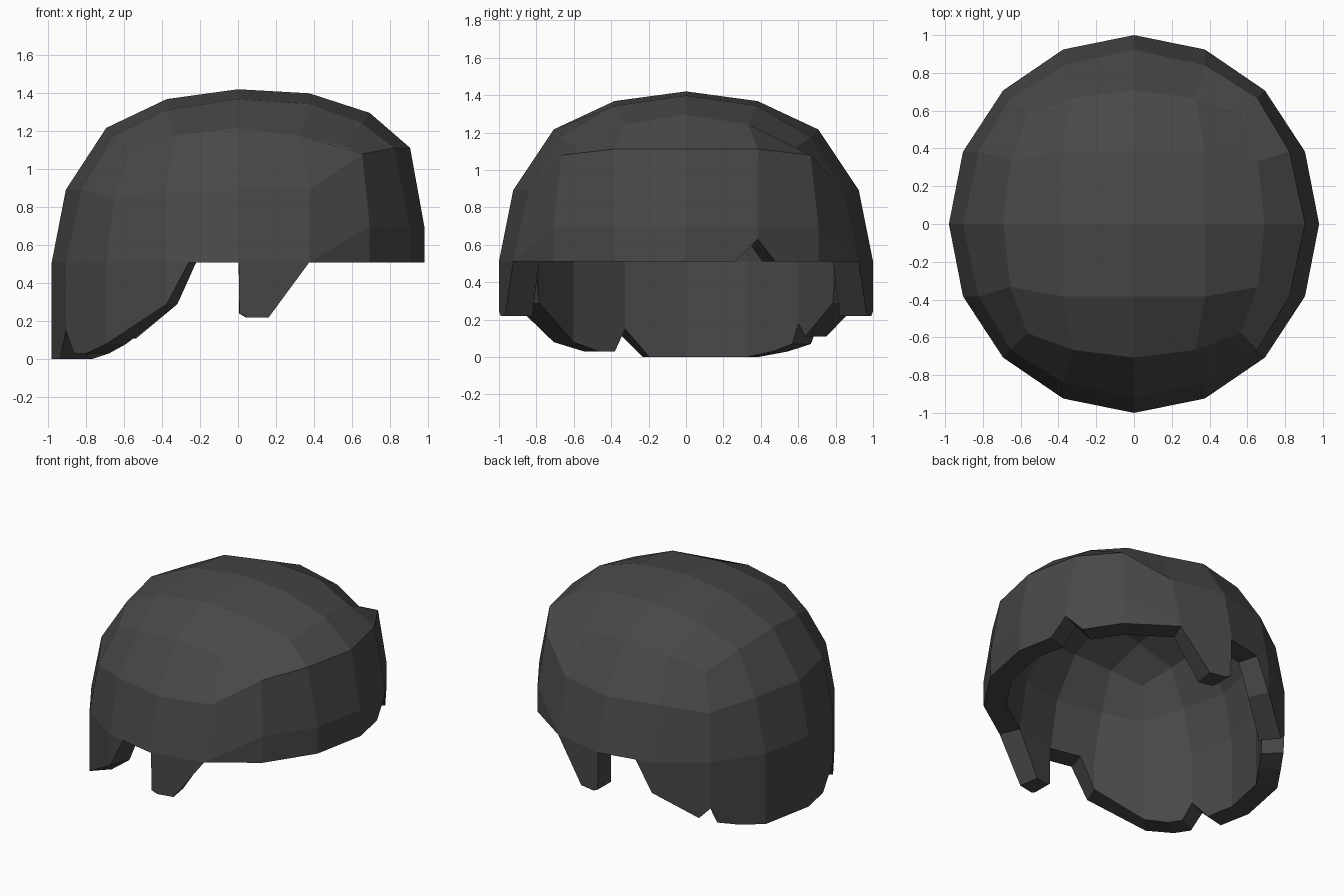
import bpy, bmesh, math
from mathutils import Vector

if "Cube" in bpy.data.objects:
    bpy.data.objects.remove(bpy.data.objects["Cube"])

BASE = 0.51      # height of the dome equator
INNER = 0.85     # inner shell scale


def lerp_table(table, t):
    for (a, va), (b, vb) in zip(table, table[1:]):
        if t <= b:
            return va + (vb - va) * max(0, t - a) / (b - a)
    return table[-1][1]


def shape(p):
    """Unit sphere point -> flattened dome with a raised, bulging brow."""
    z = p.z if p.z < 0.72 else 0.72 + (p.z - 0.72) * 0.68
    ramp = min(1, max(0, (p.x - 0.38) / 0.28))
    z += ramp * lerp_table([(0, 0.19), (0.36, 0.24), (0.58, 0.04), (0.71, 0.08), (1, 0.03)], p.z)
    if p.z > 0.8 and p.x > 0.2:
        z += 0.03
    return Vector((p.x * 0.98, p.y, z))


def place(p, s):
    return Vector((p.x * s, p.y * s, p.z * s + BASE))


bm = bmesh.new()

# dome: outer and inner halves of a rounded cube
for s in (1, INNER):
    part = bmesh.new()
    bmesh.ops.create_cube(part, size=2)
    bmesh.ops.subdivide_edges(part, edges=part.edges[:], cuts=3, use_grid_fill=True)
    bmesh.ops.delete(part, geom=[v for v in part.verts if v.co.z < -0.1], context='VERTS')
    new = {}
    for v in part.verts:
        c = list(v.co)
        q = list(c)
        for i in range(3):
            if abs(abs(c[i]) - 0.5) < 0.01:
                m = min(abs(c[j]) for j in range(3) if j != i)
                q[i] = math.copysign(0.414 + 0.086 * m, c[i])
        new[v] = bm.verts.new(place(shape(Vector(q).normalized()), s))
    for f in part.faces:
        vs = [new[v] for v in f.verts]
        if s != 1:
            vs.reverse()
        bm.faces.new(vs)
    part.free()

# skirt: lower hairline as (step around 16-sided ring, bottom height)
side = [(3, BASE), (3.57, 0.22), (3.87, 0.22), (3.98, 0.24), (3.99, BASE), (4.69, BASE), (5, 0.29)]
left = [(0, BASE), (0.68, BASE), (1, 0.63), (1.3, BASE)] + side + [
    (5.8, 0.11), (6, 0.18), (6.12, 0.07), (6.5, 0.03), (7, 0), (8, 0)]
right = [(0, BASE)] + side + [(6, 0.08), (6.5, 0.03), (6.8, 0.03), (7, 0.15), (7.4, 0), (8, 0)]
line = left + [(16 - t, z) for t, z in reversed(right)][1:]
steps = sorted({t for t, z in line} | set(range(17)))


def ring(t):
    k = math.floor(t)
    a, b = (shape(Vector((math.cos(j * math.pi / 8), math.sin(j * math.pi / 8), 0))) for j in (k, k + 1))
    return a.lerp(b, t - k)


cols = []
for t in steps:
    p, zb = ring(t), lerp_table(line, t)
    o, i = place(p, 1), place(p, INNER)
    cols.append([bm.verts.new(c) for c in (
        o, (o.x, o.y, min(zb, o.z)), (i.x, i.y, min(zb, i.z)), i)])
for a, b in zip(cols, cols[1:]):
    for k in range(3):
        bm.faces.new((a[k], a[k + 1], b[k + 1], b[k]))

bmesh.ops.remove_doubles(bm, verts=bm.verts[:], dist=0.0005)
bmesh.ops.dissolve_degenerate(bm, edges=bm.edges[:], dist=0.0005)

mesh = bpy.data.meshes.new("hair_cap")
bm.to_mesh(mesh)
bm.free()
hair = bpy.data.objects.new("hair_cap", mesh)
bpy.context.collection.objects.link(hair)

mat = bpy.data.materials.new("charcoal")
mat.diffuse_color = (0.065, 0.065, 0.065, 1)
mat.use_nodes = True
mat.node_tree.nodes["Principled BSDF"].inputs["Base Color"].default_value = mat.diffuse_color
mesh.materials.append(mat)
